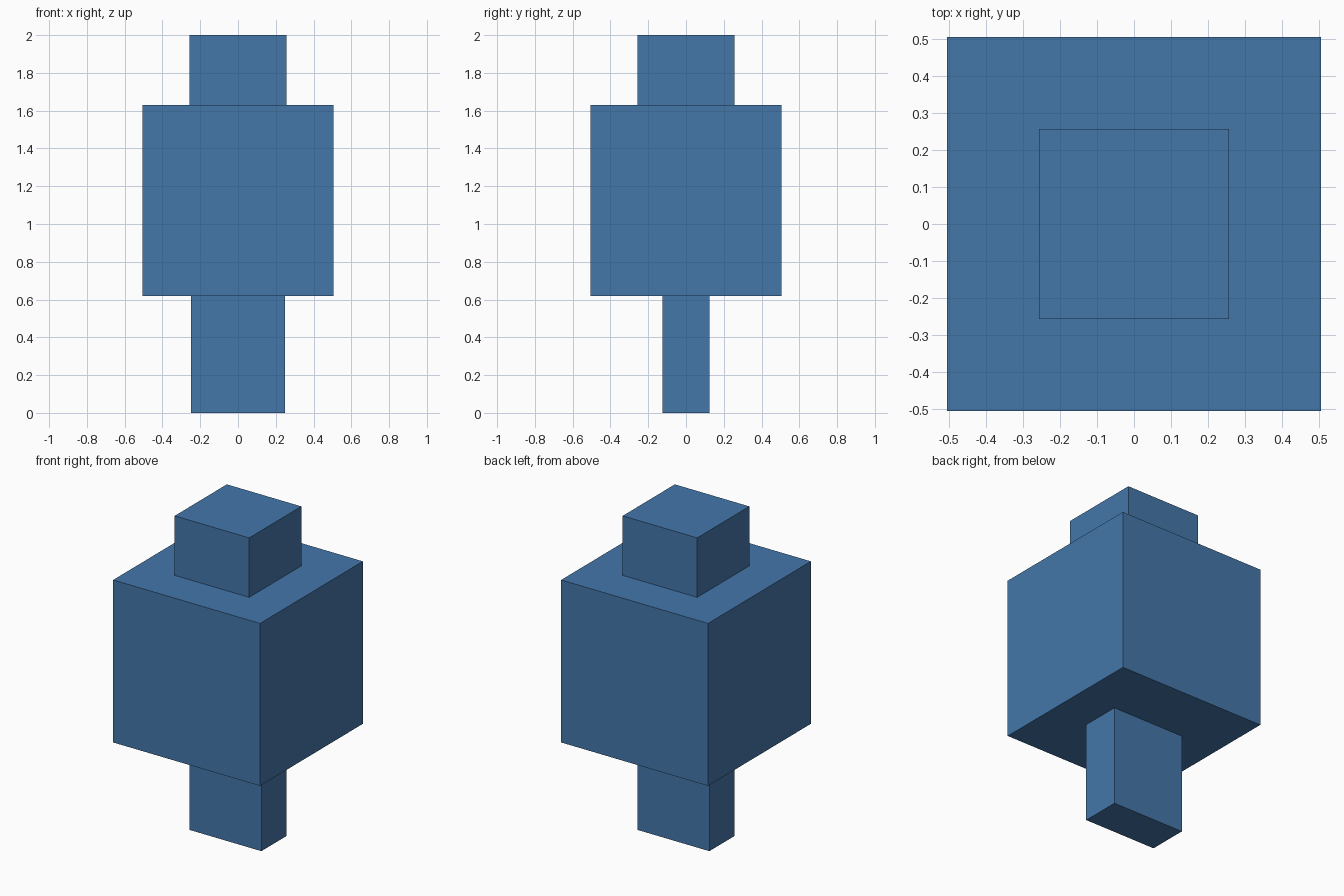
import bpy

if "Cube" in bpy.data.objects:
    bpy.data.objects.remove(bpy.data.objects["Cube"])

blue = bpy.data.materials.new("blue")
blue.diffuse_color = (0.058, 0.184, 0.402, 1.0)
blue.use_nodes = True
blue.node_tree.nodes["Principled BSDF"].inputs["Base Color"].default_value = blue.diffuse_color


def box(name, width, depth, bottom, top):
    """Upright box centred on the vertical axis."""
    bpy.ops.mesh.primitive_cube_add(size=1, location=(0, 0, (bottom + top) / 2))
    obj = bpy.context.object
    obj.name = name
    obj.scale = (width, depth, top - bottom)
    bpy.ops.object.transform_apply(location=False, rotation=False, scale=True)
    obj.data.materials.append(blue)
    return obj


# Narrow stand below the body
box("leg", 0.495, 0.248, 0.0, 0.62)

# Large central block
box("body", 1.01, 1.01, 0.62, 1.63)

# Small block, sunk a little into the body
box("head", 0.512, 0.512, 1.49, 2.0)
